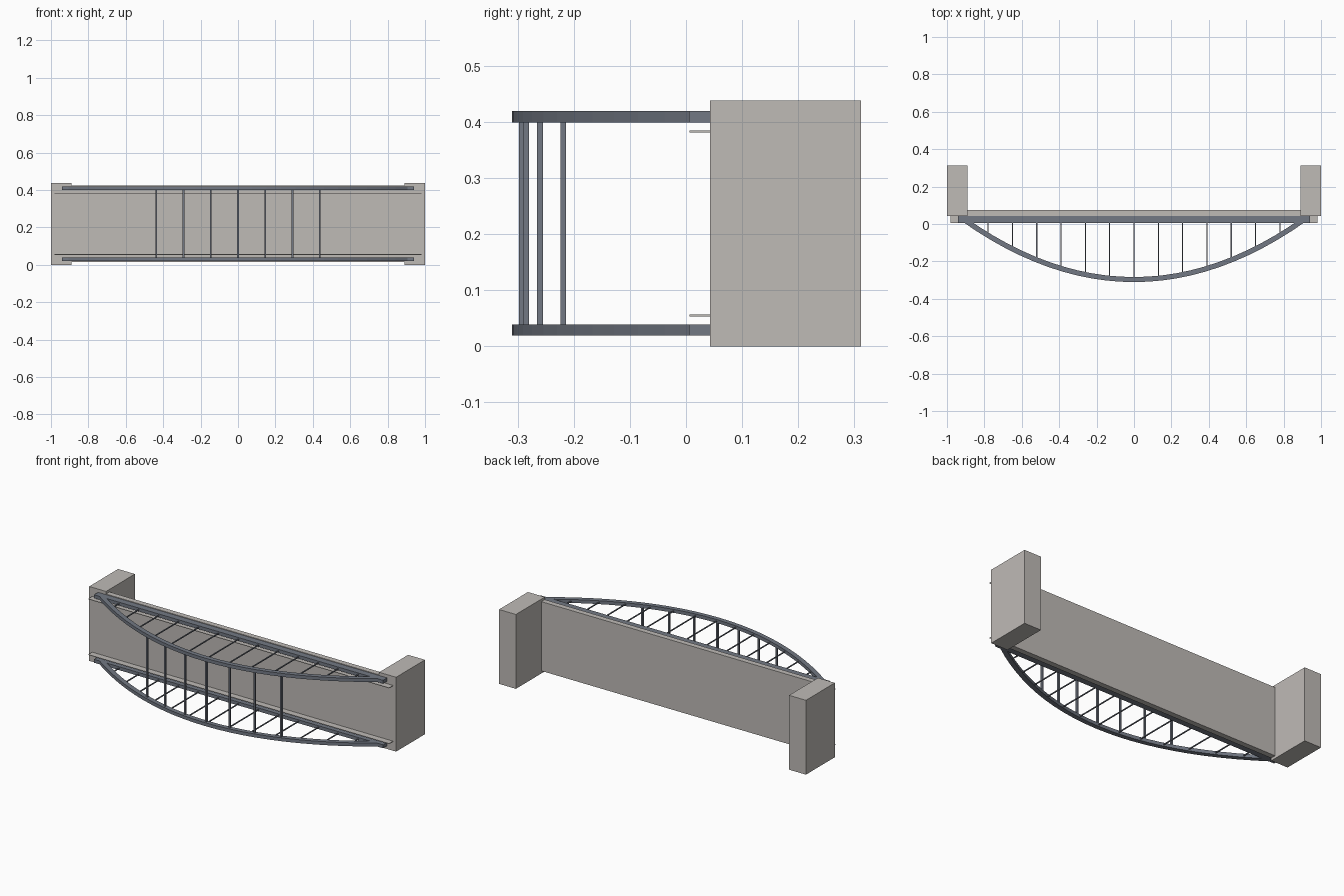
import bpy, bmesh
from mathutils import Vector

cube = bpy.data.objects.get("Cube")
if cube:
    bpy.data.objects.remove(cube, do_unlink=True)


def material(name, rgb):
    m = bpy.data.materials.new(name)
    m.use_nodes = True
    m.diffuse_color = (*rgb, 1)
    m.node_tree.nodes["Principled BSDF"].inputs["Base Color"].default_value = (*rgb, 1)
    return m


CONCRETE = material("concrete", (0.52, 0.495, 0.47))
STEEL = material("blue grey steel", (0.17, 0.19, 0.23))


def finish(name, bm, mat):
    bmesh.ops.recalc_face_normals(bm, faces=bm.faces)
    mesh = bpy.data.meshes.new(name)
    bm.to_mesh(mesh)
    bm.free()
    mesh.materials.append(mat)
    ob = bpy.data.objects.new(name, mesh)
    bpy.context.collection.objects.link(ob)
    return ob


def box(name, lo, hi, mat):
    lo, hi = Vector(lo), Vector(hi)
    bm = bmesh.new()
    bmesh.ops.create_cube(bm, size=1)
    for v in bm.verts:
        v.co = (lo + hi) / 2 + v.co * (hi - lo)
    return finish(name, bm, mat)


# Arch centre line: a parabola bulging towards the front
SPAN, FOOT, RISE = 0.91, 0.024, 0.321
MID = 0.219


def arch_y(x):
    return FOOT - RISE * (1 - (x / SPAN) ** 2)


def arch(name, z, width=0.027, height=0.02, segments=24):
    bm = bmesh.new()
    rings = []
    for i in range(segments + 1):
        x = SPAN * (2 * i / segments - 1)
        slope = 2 * RISE * x / SPAN ** 2
        normal = Vector((-slope, 1, 0)).normalized() * width / 2
        centre = Vector((x, arch_y(x), z))
        up = Vector((0, 0, height / 2))
        rings.append([bm.verts.new(centre + a * normal + b * up)
                      for a, b in ((-1, -1), (1, -1), (1, 1), (-1, 1))])
    for r, s in zip(rings, rings[1:]):
        for k in range(4):
            n = (k + 1) % 4
            bm.faces.new((r[k], r[n], s[n], s[k]))
    bm.faces.new(rings[0])
    bm.faces.new(rings[-1])
    return finish(name, bm, STEEL)


# Deck slab and the end blocks
box("deck", (-0.9, 0.043, 0.015), (0.9, 0.075, 0.423), CONCRETE)
for side, x0, x1 in (("left", 0.89, 1), ("right", -1, -0.89)):
    box(side + "_abutment", (x0, 0.043, 0), (x1, 0.312, 0.438), CONCRETE)

# Arch, tie beam, thin kerb and hangers along each long edge
for edge, s in (("upper", 1), ("lower", -1)):
    z = MID + s * 0.19
    arch(edge + "_arch", z)
    box(edge + "_tie_beam", (-0.942, 0.005, z - 0.01), (0.942, 0.048, z + 0.01), STEEL)
    kz = MID + s * 0.164
    box(edge + "_kerb", (-0.98, 0.006, kz - 0.0015), (0.98, 0.045, kz + 0.0015), CONCRETE)
    for i in range(-6, 7):
        x, r = i * 0.13, 0.0028
        box(edge + "_hanger", (x - r, arch_y(x), z - r), (x + r, 0.01, z + r), STEEL)

# Cross braces joining the two arches
for i in range(-3, 4):
    x = i * 0.1456
    y = arch_y(x) + 0.004
    box("cross_brace", (x - 0.005, y - 0.005, 0.03), (x + 0.005, y + 0.005, 0.408), STEEL)
